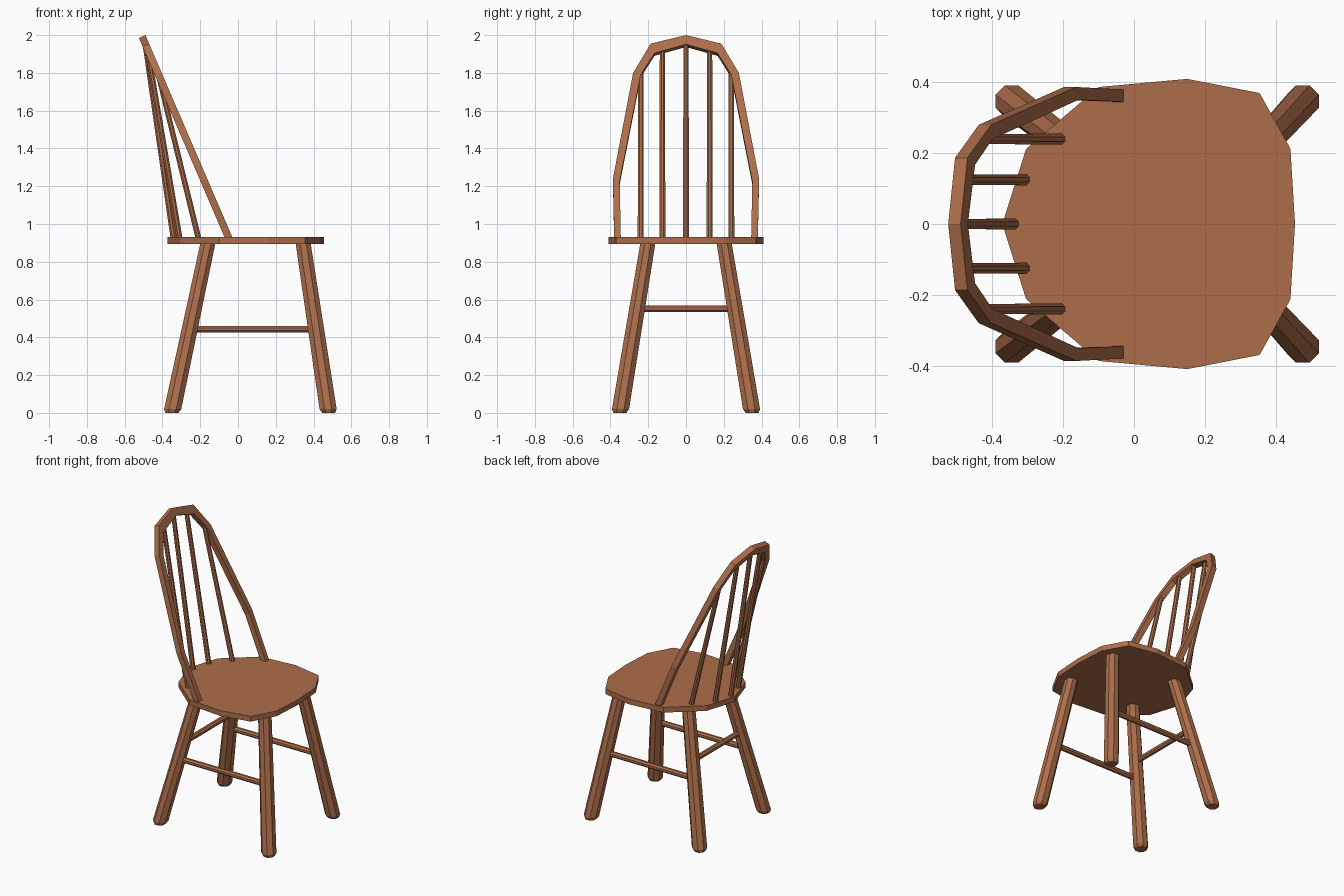
import bpy, bmesh, math
from mathutils import Vector

if "Cube" in bpy.data.objects:
    bpy.data.objects.remove(bpy.data.objects["Cube"])

wood = bpy.data.materials.new("warm brown wood")
wood.diffuse_color = (0.42, 0.155, 0.07, 1)
wood.use_nodes = True
wood.node_tree.nodes["Principled BSDF"].inputs["Base Color"].default_value = wood.diffuse_color


def finish(name, bm):
    bmesh.ops.recalc_face_normals(bm, faces=bm.faces)
    mesh = bpy.data.meshes.new(name)
    bm.to_mesh(mesh)
    bm.free()
    mesh.materials.append(wood)
    obj = bpy.data.objects.new(name, mesh)
    bpy.context.collection.objects.link(obj)
    return obj


def rod(name, points, radii, axis=2, sides=8):
    """Loft rings lying square to one world axis through the given points."""
    bm = bmesh.new()
    rings = []
    for p, r in zip(points, radii):
        ring = []
        for i in range(sides):
            a = math.tau * (i + 0.5) / sides
            off = Vector((0, 0, 0))
            off[(axis + 1) % 3] = r * math.cos(a)
            off[(axis + 2) % 3] = r * math.sin(a)
            ring.append(bm.verts.new(Vector(p) + off))
        rings.append(ring)
    for a, b in zip(rings, rings[1:]):
        for i in range(sides):
            j = (i + 1) % sides
            bm.faces.new((a[i], a[j], b[j], b[i]))
    bm.faces.new(rings[0])
    bm.faces.new(rings[-1])
    return finish(name, bm)


# Seat: twelve-sided slab, mirrored outline
half = [(0.355, 0.37), (0.15, 0.41), (-0.10, 0.387), (-0.305, 0.212)]
half = [(0.455, 0), (0.442, 0.213)] + half + [(-0.372, 0)]
outline = half + [(x, -y) for x, y in half[-2:0:-1]]
bm = bmesh.new()
base = bm.faces.new([bm.verts.new((x, y, 0.895)) for x, y in outline])
top = bmesh.ops.extrude_face_region(bm, geom=[base])["geom"]
bmesh.ops.translate(bm, vec=(0, 0, 0.036),
                    verts=[v for v in top if isinstance(v, bmesh.types.BMVert)])
if not base.is_valid or len(bm.faces) < 14:
    bm.faces.new([v for v in bm.verts if v.co.z < 0.9])
finish("seat", bm)

# Splayed legs with chamfered feet, and side stretchers
legs = {"front": (Vector((0.48, 0.35, 0)), Vector((0.343, 0.2, 0.91))),
        "back": (Vector((-0.35, 0.35, 0)), Vector((-0.157, 0.2, 0.91)))}


def on_leg(which, z, side):
    foot, head = legs[which]
    p = foot.lerp(head, z / 0.91)
    return Vector((p.x, p.y * side, p.z))


for side, label in ((1, "left"), (-1, "right")):
    for which in legs:
        rod(f"{which}_leg_{label}", [on_leg(which, z, side) for z in (0, 0.02, 0.91)],
            (0.037, 0.049, 0.043))
    rod(f"side_stretcher_{label}",
        [on_leg("back", 0.443, side), on_leg("front", 0.443, side)], (0.019, 0.019), axis=0)

# Back stretcher
rod("back_stretcher", [on_leg("back", 0.552, -1), on_leg("back", 0.552, 1)],
    (0.019, 0.019), axis=1)


# Bent back bow in a leaning plane
def lean(z):
    return -0.49 + (2.0 - z) * 0.43


def mirrored(pts):
    return pts + [(-y, z) for y, z in pts[-2::-1]]


outer = mirrored([(0.38, 0.92), (0.387, 1.24), (0.28, 1.80), (0.187, 1.955), (0, 2.0)])
inner = mirrored([(0.345, 0.92), (0.351, 1.225), (0.24, 1.79), (0.167, 1.905), (0, 1.952)])
bm = bmesh.new()
sections = []
for (yo, zo), (yi, zi) in zip(outer, inner):
    sections.append([bm.verts.new(c) for c in (
        (lean(zo), yo, zo), (lean(zi), yi, zi),
        (lean(zi) - 0.035, yi, zi - 0.015), (lean(zo) - 0.035, yo, zo - 0.015))])
for a, b in zip(sections, sections[1:]):
    for i in range(4):
        j = (i + 1) % 4
        bm.faces.new((a[i], a[j], b[j], b[i]))
bm.faces.new(sections[0])
bm.faces.new(sections[-1])
finish("back_bow", bm)

# Spindles from seat to bow
for i, (y, x, z) in enumerate([(-0.24, -0.207, 1.80), (-0.125, -0.308, 1.93),
                               (0, -0.34, 1.96), (0.125, -0.308, 1.93),
                               (0.24, -0.207, 1.80)]):
    rod(f"spindle_{i + 1}", [(x, y, 0.915), (lean(z) - 0.02, y, z)], (0.017, 0.015))
